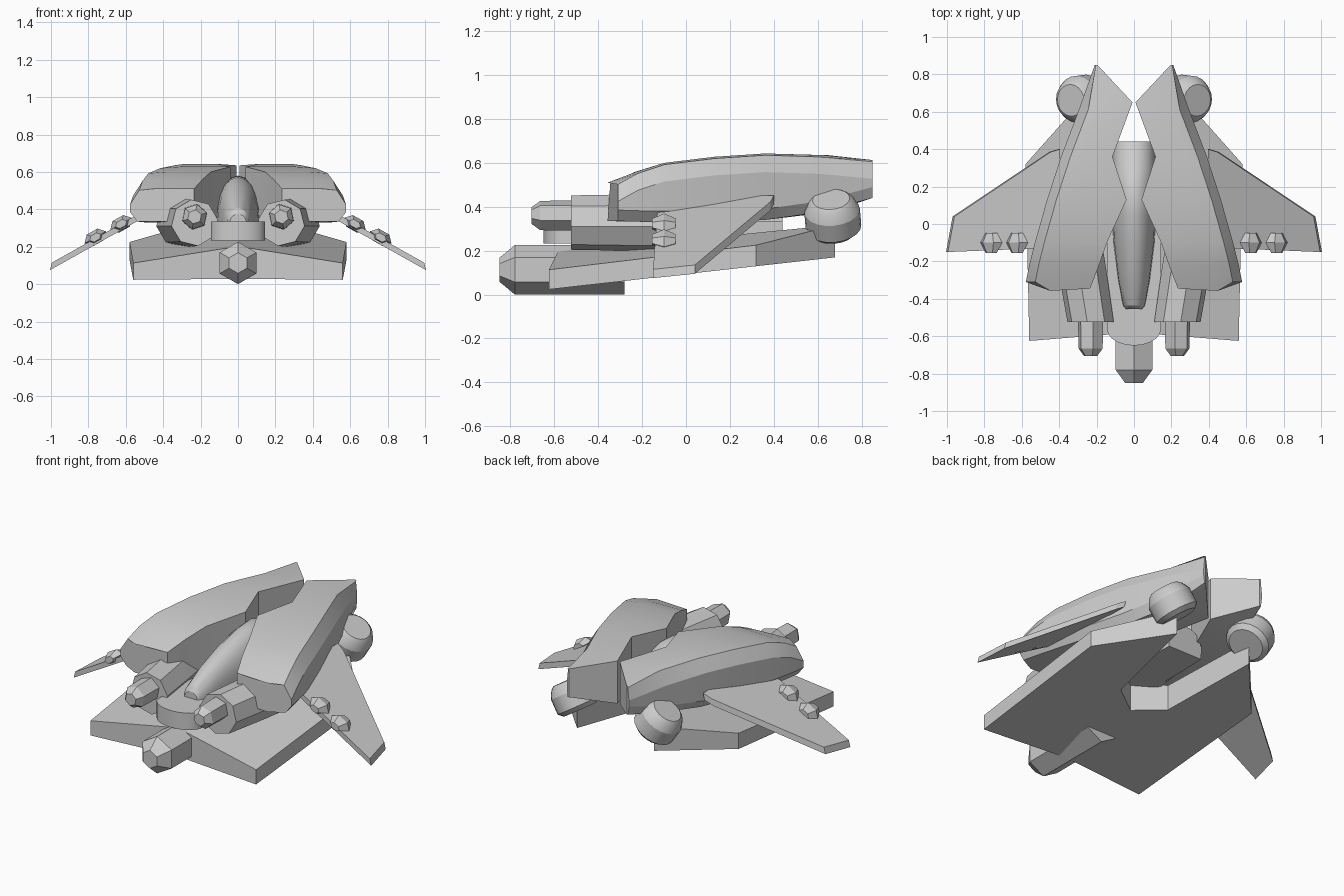
import bpy, bmesh
from math import sin, cos, pi, radians
from mathutils import Vector, Matrix

if "Cube" in bpy.data.objects:
    bpy.data.objects.remove(bpy.data.objects["Cube"])


def loft(name, rings, mirror=False, smooth=None):
    """Skin a list of equal-length point rings and cap both ends."""
    bm = bmesh.new()
    vs = [[bm.verts.new(p) for p in r] for r in rings]
    n = len(rings[0])
    for a, b in zip(vs, vs[1:]):
        for i in range(n):
            j = (i + 1) % n
            bm.faces.new((a[i], a[j], b[j], b[i]))
    bm.faces.new(vs[0])
    bm.faces.new(vs[-1][::-1])
    bmesh.ops.recalc_face_normals(bm, faces=bm.faces)
    me = bpy.data.meshes.new(name)
    bm.to_mesh(me)
    bm.free()
    ob = bpy.data.objects.new(name, me)
    bpy.context.collection.objects.link(ob)
    if mirror:
        mod = ob.modifiers.new("mirror", 'MIRROR')
        mod.use_axis[0] = True
        mod.use_mirror_merge = False
    if smooth:
        bpy.ops.object.select_all(action='DESELECT')
        ob.select_set(True)
        bpy.context.view_layer.objects.active = ob
        bpy.ops.object.shade_smooth_by_angle(angle=radians(smooth))
    return ob


def turned(name, cx, cz, prof, n, phase=0.0, flat=1.0, roll=0.0, yaw=0.0, **kw):
    """Turned part along y; prof holds (y, radius). Section may be flattened and rolled,
    and the axis may drift sideways (yaw = x shift per unit of y)."""
    rings = []
    for y, r in prof:
        ring = []
        for i in range(n):
            a = 2 * pi * i / n + phase
            u, v = r * cos(a), r * sin(a) * flat
            ring.append((cx + (y - prof[0][0]) * yaw + u * cos(roll) - v * sin(roll), y,
                         cz + u * sin(roll) + v * cos(roll)))
        rings.append(ring)
    return loft(name, rings, **kw)


# Large upper hull pods: inner x,y / outer x,y / bottom z / top z
stations = [
    (.235, -.345, .578, -.31, .335, .51),
    (.19, -.23, .56, -.22, .332, .56),
    (.145, -.10, .53, -.10, .33, .60),
    (.04, .13, .465, .13, .33, .628),
    (.115, .36, .39, .36, .34, .643),
    (.008, .65, .295, .61, .375, .635),
    (.195, .85, .21, .85, .44, .613),
]
rings = []
for k, (xi, yi, xo, yo, zb, zt) in enumerate(stations):
    bow = -.03 if k == 0 else 0
    c = .05 if k < 6 else .008
    xm = xi + (xo - xi) * .62
    ym = (yi + yo) / 2 + bow
    rings.append([(xi, yi, zb), (xi, yi, zt), (xm, ym, zt), (xo - c, yo, zt - .008),
                  (xo, yo, zt - .085), (xo, yo, zb + .05), (xo - c * .8, yo, zb),
                  (xm, ym, zb)])
loft("upper_pod", rings, mirror=True, smooth=20)

# Lower wedge hull: flat sloping underside, top falling away from the centre
outline = [(0, -.58), (.56, -.625), (.58, .32), (.26, .68), (.17, .09), (0, -.03)]
loft("lower_hull", [
    [(x, y, .025 + .112 * (y + .61)) for x, y in outline],
    [(x, y, .20 + .122 * (y + .6) - .15 * x) for x, y in outline]], mirror=True)

# Central deck slab with rounded front
deck = [(.145 * cos(a), -.56 + .09 * sin(a))
        for a in [pi + pi * i / 10 for i in range(11)]]
deck += [(.145, -.1), (.12, .44), (-.12, .44), (-.145, -.1)]
loft("centre_deck", [[(x, y, z + max(0, y + .1) * .1 * (z < .3)) for x, y in deck]
                     for z in (.232, .335)], smooth=30)

# Arched cockpit spine: y, half width, top z
rings = []
for y, w, zt in [(-.455, .045, .375), (-.435, .06, .405), (-.30, .085, .47),
                 (-.10, .11, .535), (.05, .118, .57), (.18, .12, .58),
                 (.29, .12, .53), (.44, .115, .42)]:
    arch = [(w * cos(pi * i / 10), y, .317 + (zt - .317) * sin(pi * i / 10) ** .8)
            for i in range(11)]
    rings.append([(w, y, .25)] + arch + [(-w, y, .25)])
loft("cockpit_spine", rings, smooth=30)

# Six-sided nose cannon
turned("nose_cannon", 0, .113, [(-.85, .055), (-.78, .113), (-.28, .113)], 6, pi / 6)

# Side engine housings, slightly toed in, with six-sided barrels
turned("engine_housing", .232, .328, [(-.525, .125), (-.25, .13), (-.05, .13)], 8, pi / 8,
       roll=.25, yaw=.16, mirror=True)
turned("engine_barrel", .232, .36, [(-.705, .038), (-.665, .068), (-.45, .072)], 6, pi / 6,
       roll=.2, mirror=True)

# Drooping wings
plan = [(.40, .40), (.45, .385), (.965, .04), (1.0, -.15), (.40, -.125)]
loft("wing", [[(x - o * .25, y, .095 + o + (1 - x) * .56) for x, y in plan]
              for o in (-.02, .02)], mirror=True)

# Paired wing guns
for i, (x, z) in enumerate([(.625, .322), (.763, .25)]):
    turned("wing_gun_%d" % (i + 1), x, z,
           [(-.155, .034), (-.1, .066), (-.048, .036)], 6,
           flat=.62, roll=-.51, mirror=True)

# Rear thruster drums, canted outward
cant = Matrix.Rotation(radians(5), 3, 'X') @ Matrix.Rotation(radians(33), 3, 'Y')
centre = Vector((.288, .668, .357))
rings = []
for z, r in [(-.085, .1), (-.06, .127), (.03, .127), (.075, .105), (.092, .085)]:
    rings.append([centre + cant @ Vector((r * cos(pi * i / 10), r * sin(pi * i / 10), z))
                  for i in range(20)])
loft("rear_thruster", rings, mirror=True, smooth=25)
